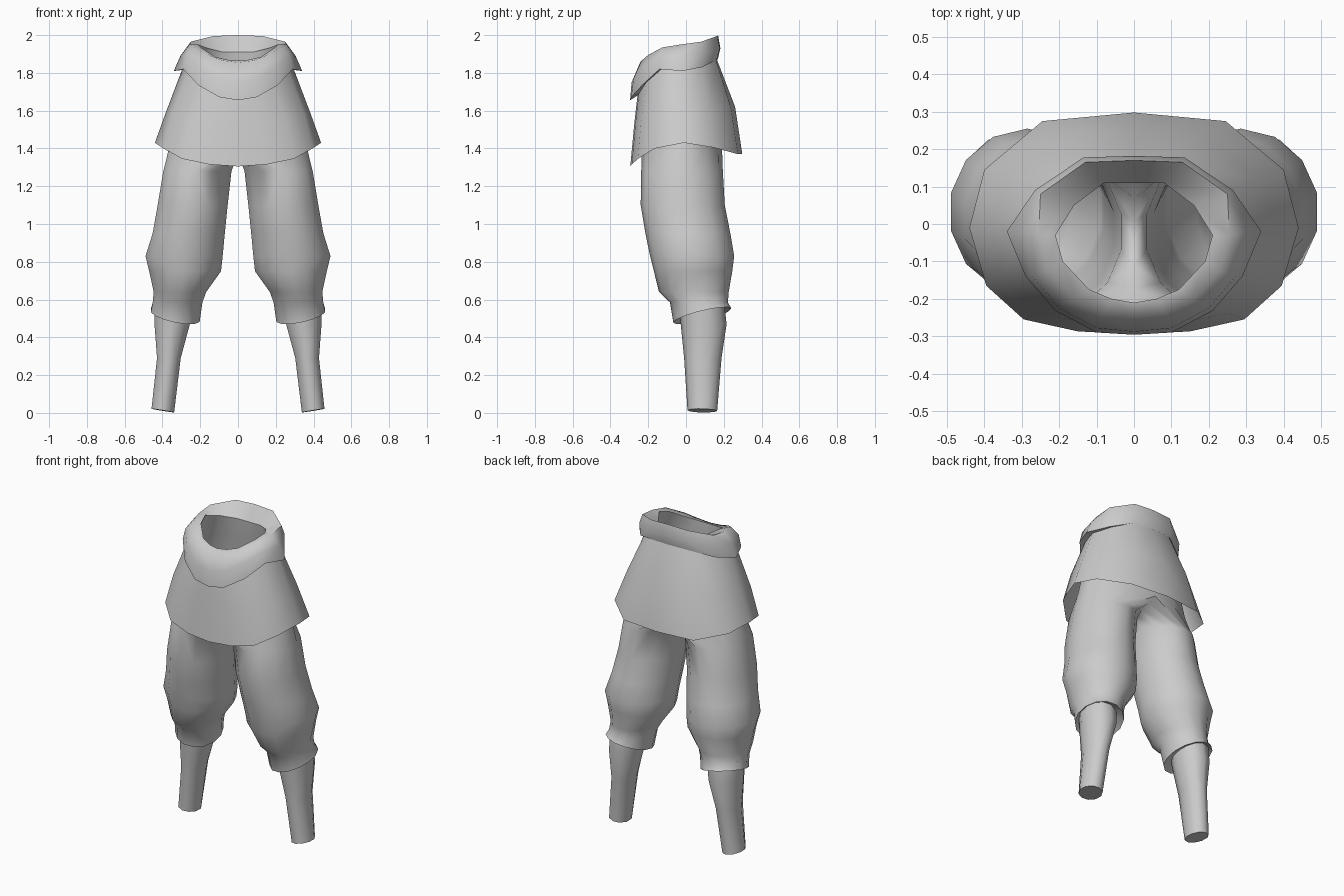
import bpy, bmesh, math

if "Cube" in bpy.data.objects:
    bpy.data.objects.remove(bpy.data.objects["Cube"])

cloth = bpy.data.materials.new("grey_cloth")
cloth.diffuse_color = (0.6, 0.6, 0.6, 1)
cloth.use_nodes = True
cloth.node_tree.nodes["Principled BSDF"].inputs["Base Color"].default_value = cloth.diffuse_color

HALF = 8                    # stations from centre back round to centre front


def loft(bm, rings, closed=False, cap=False):
    """Skin a list of point rings, given from the inside/top to the outside/bottom."""
    vs = [[bm.verts.new(p) for p in r] for r in rings]
    n = len(rings[0])
    for a, b in zip(vs, vs[1:]):
        for i in range(n if closed else n - 1):
            j = (i + 1) % n
            bm.faces.new((a[i], a[j], b[j], b[i]))
    if cap:
        bm.faces.new(vs[-1])


def finish(bm, name, angle=50):
    """Weld, mirror across x and shade the part."""
    bmesh.ops.remove_doubles(bm, verts=bm.verts, dist=0.0005)
    me = bpy.data.meshes.new(name)
    bm.to_mesh(me)
    bm.free()
    me.materials.append(cloth)
    ob = bpy.data.objects.new(name, me)
    bpy.context.collection.objects.link(ob)
    bpy.ops.object.select_all(action='DESELECT')
    ob.select_set(True)
    bpy.context.view_layer.objects.active = ob
    bpy.ops.object.shade_smooth_by_angle(angle=math.radians(angle))
    ob.modifiers.new("Mirror", 'MIRROR').merge_threshold = 0.001
    return ob


def half_ring(z, w, back, front):
    """Half ellipse on +x for the hips."""
    cy, ry = (back + front) / 2, (back - front) / 2
    return [(w * math.sin(math.pi * i / (HALF - 1)),
             cy + ry * math.cos(math.pi * i / (HALF - 1)), z) for i in range(HALF)]


def leg_ring(n, z, x0, x1, y0, y1, tx=0, ty=0):
    """Full ellipse between the given extents, tilted by slopes tx and ty."""
    cx, cy, rx, ry = (x0 + x1) / 2, (y0 + y1) / 2, (x1 - x0) / 2, (y1 - y0) / 2
    pts = []
    for i in range(n):
        a = 2 * math.pi * i / n
        dx, dy = rx * math.sin(a), ry * math.cos(a)
        pts.append((cx + dx, cy + dy, z + tx * dx + ty * dy))
    return pts


# Rolled waistband: inner rim, ridge, outer bulge, lower lip
rim = [(0, .11, 1.91), (.08, .11, 1.91), (.16, .05, 1.93), (.21, -.03, 1.95),
       (.19, -.10, 1.93), (.12, -.175, 1.885), (.06, -.2, 1.87), (0, -.21, 1.865)]
ridge = [(0, .17, 2.0), (.13, .165, 1.995), (.25, .08, 1.965), (.255, -.03, 1.95),
         (.23, -.125, 1.935), (.155, -.2, 1.895), (.08, -.235, 1.865), (0, -.243, 1.855)]
bulge = [(0, .182, 1.93), (.135, .178, 1.93), (.265, .09, 1.91), (.305, -.02, 1.89),
         (.272, -.14, 1.89), (.2, -.225, 1.83), (.1, -.278, 1.77), (0, -.288, 1.75)]
lip = [(0, .168, 1.87), (.13, .163, 1.87), (.26, .085, 1.83), (.34, -.02, 1.81),
       (.29, -.14, 1.82), (.21, -.232, 1.735), (.1, -.29, 1.672), (0, -.296, 1.655)]

# Skirt, from under the waistband to the dipped hem
top = [(0, .16, 1.88), (.13, .155, 1.88), (.235, .08, 1.84), (.295, -.02, 1.82),
       (.26, -.13, 1.82), (.18, -.21, 1.75), (.09, -.25, 1.69), (0, -.257, 1.68)]
flare = [(0, .26, 1.62), (.19, .237, 1.62), (.33, .12, 1.6), (.386, -.015, 1.58),
         (.35, -.15, 1.58), (.25, -.237, 1.55), (.12, -.268, 1.53), (0, -.274, 1.53)]
hem = [(0, .298, 1.37), (.245, .275, 1.37), (.4, .145, 1.405), (.44, -.01, 1.43),
       (.395, -.165, 1.4), (.295, -.255, 1.345), (.15, -.287, 1.315), (0, -.295, 1.305)]

bm = bmesh.new()
loft(bm, [rim, ridge, bulge, lip, top])
finish(bm, "rolled_waistband", 65)

bm = bmesh.new()
loft(bm, [top, flare, hem])
finish(bm, "skirt")

# Trousers: hips, crotch and baggy leg gathered into a cuff
bm = bmesh.new()
hip = half_ring(1.42, .37, .19, -.235)
loft(bm, [rim, half_ring(1.8, .25, .13, -.21), half_ring(1.6, .325, .17, -.225), hip])
N = 2 * HALF - 2
crotch = []
for k in range(1, HALF - 1):
    t = k / (HALF - 1)
    crotch.append((0, -.235 + .425 * t, 1.42 - .05 * math.sin(math.pi * t)))
legs = [
    (1.28, .03, .4, -.237, .195),
    (1.1, .05, .43, -.24, .205),
    (.95, .065, .457, -.215, .235),
    (.83, .076, .495, -.19, .255),
    (.75, .085, .475, -.17, .245),
    (.64, .165, .45, -.143, .226),
    (.585, .185, .455, -.085, .222),
    (.515, .2, .465, -.067, .24, .2, .24),
    (.54, .25, .44, -.03, .2, .2, .24),
]
loft(bm, [hip + crotch] + [leg_ring(N, *r) for r in legs], closed=True)
finish(bm, "baggy_trousers", 60)

# Lower legs with closed, slightly tilted ends
bm = bmesh.new()
shins = [
    (.6, .235, .45, -.04, .2),
    (.47, .25, .447, -.028, .215),
    (.29, .3, .432, -.01, .188),
    (.012, .335, .461, .008, .165, .16, -.02),
]
loft(bm, [leg_ring(10, *r) for r in shins], closed=True, cap=True)
finish(bm, "lower_legs")
